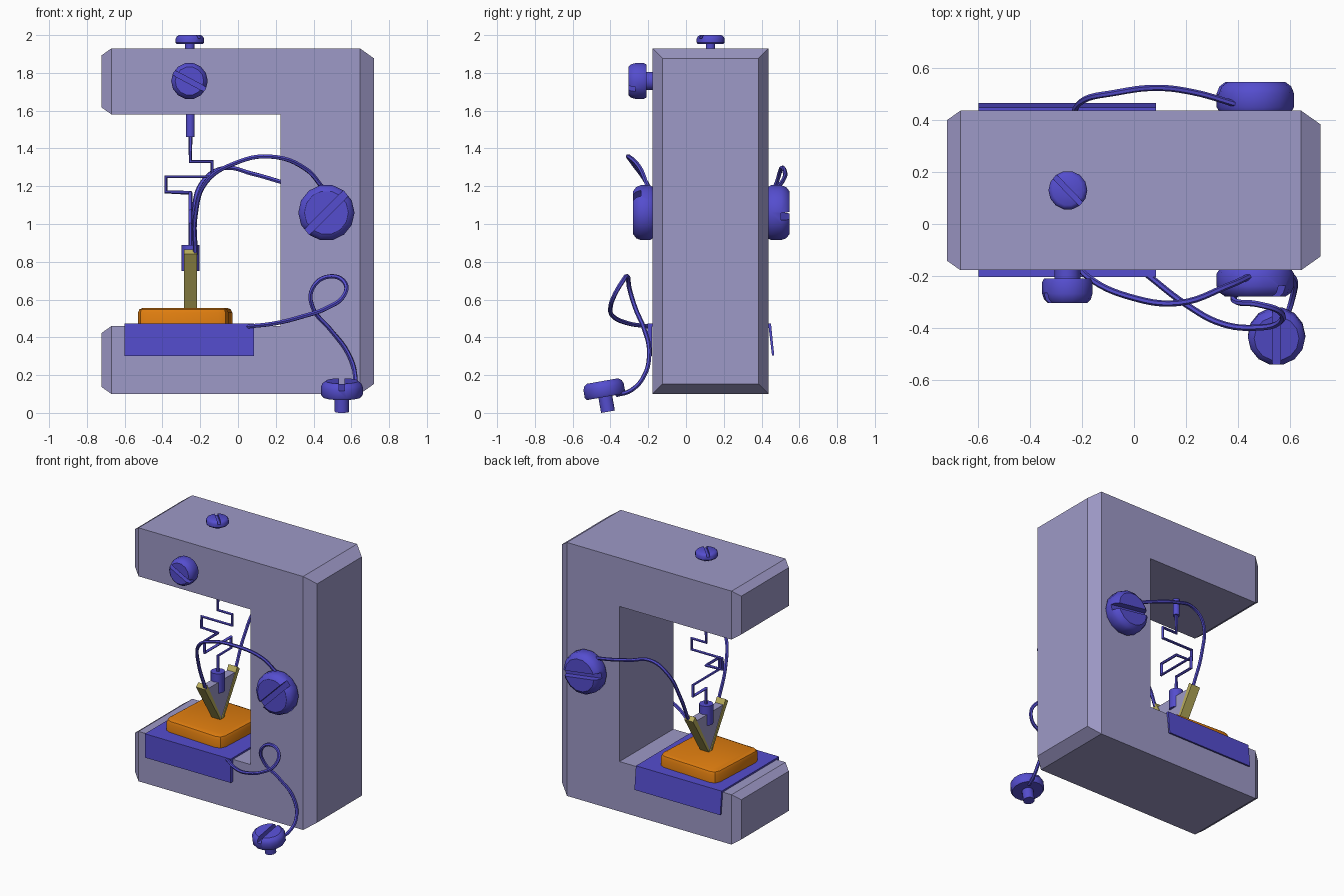
import bpy, bmesh, math
from mathutils import Matrix, Vector

if "Cube" in bpy.data.objects:
    bpy.data.objects.remove(bpy.data.objects["Cube"])


def material(name, rgb):
    m = bpy.data.materials.new(name)
    m.diffuse_color = (*rgb, 1)
    m.use_nodes = True
    m.node_tree.nodes["Principled BSDF"].inputs["Base Color"].default_value = m.diffuse_color
    return m


LAVENDER = material("lavender", (0.34, 0.32, 0.57))
BLUE = material("blue", (0.09, 0.075, 0.62))
ORANGE = material("orange", (0.75, 0.21, 0.005))
GOLD = material("gold", (0.5, 0.43, 0.11))
CX, CY = -0.252, 0.13      # axis of the contact assembly


def finish(name, bm, mat, smooth=None):
    bmesh.ops.recalc_face_normals(bm, faces=bm.faces)
    me = bpy.data.meshes.new(name)
    bm.to_mesh(me)
    bm.free()
    ob = bpy.data.objects.new(name, me)
    bpy.context.collection.objects.link(ob)
    me.materials.append(mat)
    if smooth:
        bpy.ops.object.select_all(action='DESELECT')
        ob.select_set(True)
        bpy.context.view_layer.objects.active = ob
        bpy.ops.object.shade_smooth_by_angle(angle=math.radians(smooth))
    return ob


def extrude_profile(pts, offset):
    bm = bmesh.new()
    face = bm.faces.new([bm.verts.new(p) for p in pts])
    ext = bmesh.ops.extrude_face_region(bm, geom=[face])
    bmesh.ops.translate(bm, vec=offset,
                        verts=[v for v in ext['geom'] if isinstance(v, bmesh.types.BMVert)])
    bmesh.ops.recalc_face_normals(bm, faces=bm.faces)
    return bm


def cylinder(name, loc, r, z0, z1):
    bm = bmesh.new()
    bmesh.ops.create_cone(bm, cap_ends=True, segments=12, radius1=r, radius2=r, depth=z1 - z0,
                          matrix=Matrix.Translation((*loc, (z0 + z1) / 2)))
    return finish(name, bm, BLUE, 35)


def screw(name, loc, rot, r, head, shaft_r, shaft, slot_deg):
    """Slotted screw along local z, head underside at loc."""
    bm = bmesh.new()
    prof = [(0, -shaft), (shaft_r, -shaft), (shaft_r, 0), (r * .93, 0), (r, head * .15),
            (r, head * .62), (r * .93, head * .85), (r * .78, head), (0, head)]
    vs = [bm.verts.new((x, 0, z)) for x, z in prof]
    es = [bm.edges.new(p) for p in zip(vs, vs[1:])]
    bmesh.ops.spin(bm, geom=vs + es, axis=(0, 0, 1), cent=(0, 0, 0), steps=14, angle=math.tau)
    bmesh.ops.remove_doubles(bm, verts=bm.verts, dist=1e-5)
    ob = finish(name, bm, BLUE)
    cb = bmesh.new()
    bmesh.ops.create_cube(cb, size=1, matrix=Matrix.Rotation(math.radians(slot_deg), 4, 'Z')
                          @ Matrix.Translation((0, 0, head))
                          @ Matrix.Diagonal((r * 3, r * .27, head * .8, 1)))
    cutter = finish(name + "_cutter", cb, BLUE)
    cutter.hide_render = True
    mod = ob.modifiers.new("slot", 'BOOLEAN')
    mod.operation, mod.object, mod.solver = 'DIFFERENCE', cutter, 'EXACT'
    bpy.ops.object.select_all(action='DESELECT')
    ob.select_set(True)
    bpy.context.view_layer.objects.active = ob
    bpy.ops.object.modifier_apply(modifier="slot")
    bpy.data.objects.remove(cutter)
    bpy.ops.object.shade_smooth_by_angle(angle=math.radians(35))
    ob.matrix_world = Matrix.Translation(loc) @ Matrix.Rotation(math.radians(rot), 4, 'X')
    return ob


def wire(name, pts, r=0.012, curved=True):
    cu = bpy.data.curves.new(name, 'CURVE')
    cu.dimensions, cu.bevel_depth, cu.bevel_resolution = '3D', r, 1
    cu.use_fill_caps, cu.resolution_u = True, 6
    sp = cu.splines.new('BEZIER' if curved else 'POLY')
    if curved:
        sp.bezier_points.add(len(pts) - 1)
        for b, p in zip(sp.bezier_points, pts):
            b.co, b.handle_left_type, b.handle_right_type = p, 'AUTO', 'AUTO'
    else:
        sp.points.add(len(pts) - 1)
        for b, p in zip(sp.points, pts):
            b.co = (*p, 1)
    cu.materials.append(BLUE)
    ob = bpy.data.objects.new(name, cu)
    bpy.context.collection.objects.link(ob)
    bpy.ops.object.select_all(action='DESELECT')
    ob.select_set(True)
    bpy.context.view_layer.objects.active = ob
    bpy.ops.object.convert(target='MESH')
    bpy.ops.object.shade_smooth_by_angle(angle=math.radians(50))


# C-shaped frame with chamfered ends
c_shape = [(-.67, .10), (.645, .10), (.645, 1.93), (-.67, 1.93),
           (-.67, 1.58), (.225, 1.58), (.225, .46), (-.67, .46)]
bm = extrude_profile([(x, -.178, z) for x, z in c_shape], (0, .615, 0))
for test, d in ((lambda x: x > .6, .075), (lambda x: x < -.6, .052)):
    ends = [f for f in bm.faces if abs(f.normal.x) > .9 and test(f.calc_center_median().x)]
    bmesh.ops.inset_individual(bm, faces=ends, thickness=d, depth=d)
finish("frame", bm, LAVENDER)

# Bent metal base plate saddling the lower arm
u = [(-.205, .30), (-.205, .472), (.45, .472), (.467, .305),
     (.455, .305), (.437, .458), (-.181, .458), (-.181, .30)]
finish("base_plate", extrude_profile([(-.60, y, z) for y, z in u], (.685, 0, 0)), BLUE)

# Crystal block with soft edges
bm = bmesh.new()
bmesh.ops.create_cube(bm, size=1, matrix=Matrix.Translation((-.28, .135, .508))
                      @ Matrix.Rotation(math.radians(-3), 4, 'Z')
                      @ Matrix.Diagonal((.48, .48, .095, 1)))
up = [e for e in bm.edges if abs(e.verts[0].co.z - e.verts[1].co.z) > .05]
bmesh.ops.bevel(bm, geom=up, offset=.05, segments=2, profile=.5, affect='EDGES')
top = [e for e in bm.edges if all(v.co.z > .55 for v in e.verts)]
bmesh.ops.bevel(bm, geom=top, offset=.025, segments=2, profile=.5, affect='EDGES')
finish("crystal", bm, ORANGE, 35)

# Triangular wedge and gold foil on its two slanted sides
tri = [(0, .56), (.16, .83), (-.16, .83)]
finish("wedge", extrude_profile([(CX - .03, CY + y, z) for y, z in tri], (.06, 0, 0)), LAVENDER)
for side, s in (("front", -1), ("back", 1)):
    strip = [(.003, .555), (.02, .555), (.2, .842), (.172, .865)]
    bm = extrude_profile([(CX - .035, CY + s * y, z) for y, z in strip], (.07, 0, 0))
    finish(side + "_foil", bm, GOLD)

# Spring holder, pin and zigzag spring
cylinder("wedge_socket", (CX, CY), .047, .75, .89)
cylinder("spring_pin", (CX, CY), .023, 1.46, 1.60)
zigzag = [(0, 0, 1.47), (0, 0, 1.33), (.115, 0, 1.33), (.115, 0, 1.25), (-.13, 0, 1.25),
          (-.13, 0, 1.17), (0, 0, 1.165), (0, -.15, 1.165), (0, -.15, 1.08), (0, .15, 1.08),
          (0, .15, 1.0), (0, 0, 1.0), (0, 0, .88)]
wire("spring", [(CX + x, CY + y, z) for x, y, z in zigzag], .011, False)

# Screws: position, tilt about x, head radius and depth, shaft radius and length, slot angle
screw("top_screw", (-.255, .13, 1.953), 0, .075, .047, .025, .04, -46)
screw("clamp_screw", (-.257, -.21, 1.757), 90, .097, .095, .05, .05, -28)
screw("front_terminal", (.468, -.175, 1.06), 90, .149, .105, .05, .03, 45)
screw("back_terminal", (.468, .433, 1.06), -90, .149, .115, .05, .03, 8)
screw("loose_terminal", (.55, -.427, .085), 10, .111, .085, .038, .08, 90)

# Lead wires
wire("front_lead", [(.45, -.20, 1.19), (.36, -.24, 1.29), (.17, -.305, 1.357), (-.02, -.28, 1.32),
                    (-.17, -.21, 1.22), (-.225, -.13, 1.05), (-.225, -.05, .84)])
wire("back_lead", [(.40, .46, 1.17), (.22, .51, 1.225), (.08, .525, 1.265), (-.08, .505, 1.295),
                   (-.19, .48, 1.22), (-.235, .41, 1.05), (-.24, .315, .84)])
wire("plate_lead", [(.05, -.195, .457), (.20, -.31, .475), (.34, -.385, .51), (.47, -.40, .555),
                    (.56, -.38, .62), (.565, -.34, .69), (.48, -.31, .722), (.395, -.30, .66),
                    (.395, -.27, .56), (.49, -.22, .44), (.58, -.195, .32), (.62, -.22, .20),
                    (.61, -.29, .12), (.585, -.37, .095)])
